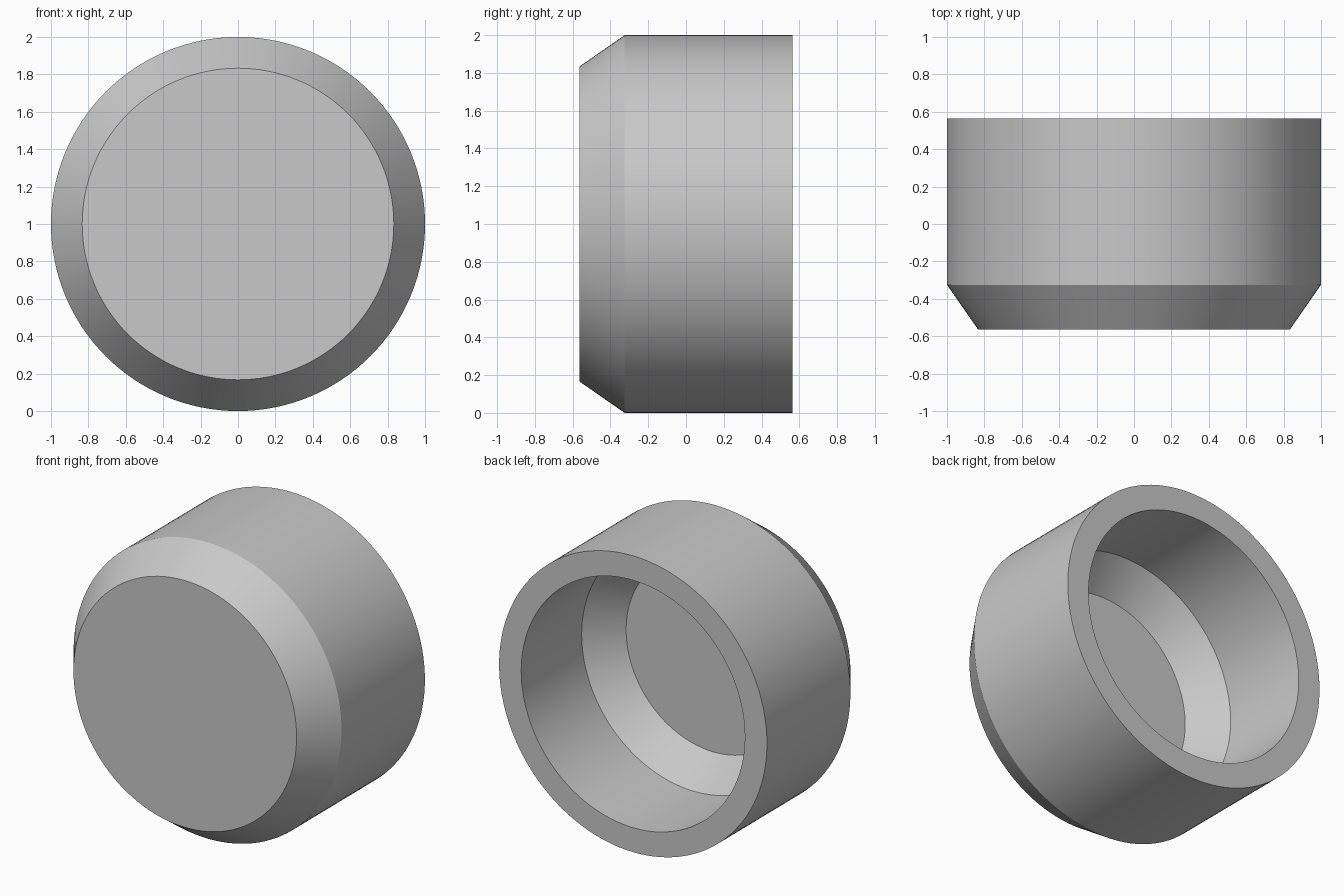
import bpy, bmesh, math
from mathutils import Matrix, Vector

default = bpy.data.objects.get("Cube")
if default:
    bpy.data.objects.remove(default, do_unlink=True)

grey = bpy.data.materials.new("plain grey")
grey.use_nodes = True
colour = (0.58, 0.58, 0.58, 1)
grey.diffuse_color = colour
grey.node_tree.nodes["Principled BSDF"].inputs["Base Color"].default_value = colour

# Half section of the cup as (radius, y), from front face to hollow floor
SEGMENTS = 128
FRONT, BACK = -0.565, 0.565
section = [(0.833, FRONT), (1.0, -0.325), (1.0, BACK),
           (0.835, BACK), (0.835, -0.08), (0.65, -0.29)]

bm = bmesh.new()
rings = []
for radius, y in section:
    ring = []
    for i in range(SEGMENTS):
        a = math.tau * i / SEGMENTS
        ring.append(bm.verts.new((radius * math.cos(a), y, 1 + radius * math.sin(a))))
    rings.append(ring)

# Walls, chamfers and back rim
for r0, r1 in zip(rings, rings[1:]):
    for i in range(SEGMENTS):
        j = (i + 1) % SEGMENTS
        bm.faces.new((r0[i], r0[j], r1[j], r1[i]))

# Closed front face and hollow floor
bm.faces.new(rings[0])
bm.faces.new(rings[-1])
bmesh.ops.recalc_face_normals(bm, faces=bm.faces)

mesh = bpy.data.meshes.new("hollow_cap")
bm.to_mesh(mesh)
bm.free()
mesh.materials.append(grey)
cap = bpy.data.objects.new("hollow_cap", mesh)
bpy.context.collection.objects.link(cap)

# Smooth round walls with crisp rims
bpy.ops.object.select_all(action='DESELECT')
cap.select_set(True)
bpy.context.view_layer.objects.active = cap
bpy.ops.object.shade_smooth_by_angle(angle=math.radians(25))
